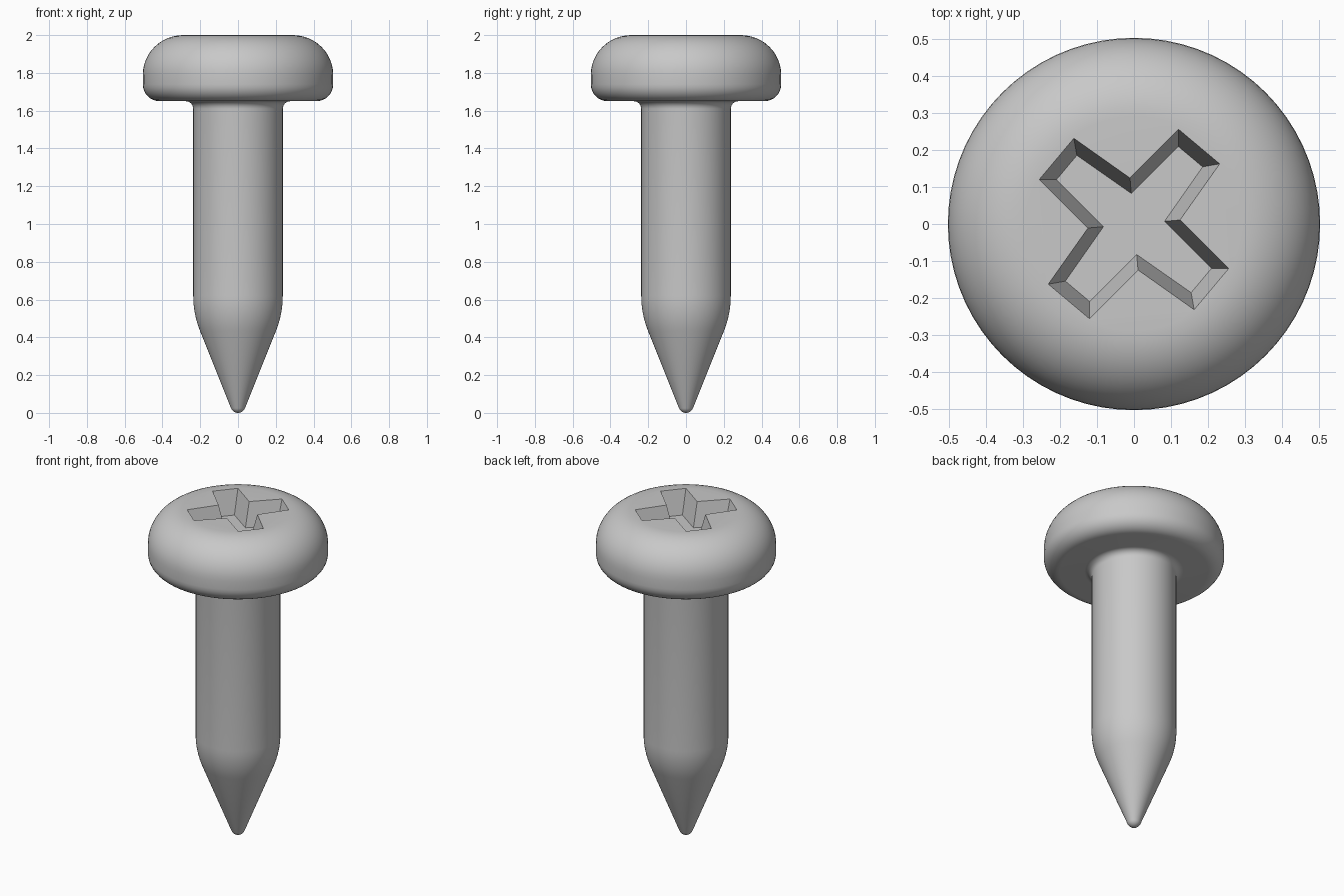
import bpy, bmesh, math
from mathutils import Vector

cube = bpy.data.objects.get("Cube")
if cube:
    bpy.data.objects.remove(cube, do_unlink=True)

steel = bpy.data.materials.new("grey steel")
steel.use_nodes = True
GREY = (0.58, 0.58, 0.58, 1)
steel.diffuse_color = GREY
steel.node_tree.nodes["Principled BSDF"].inputs["Base Color"].default_value = GREY


def add_object(name, bm):
    bmesh.ops.recalc_face_normals(bm, faces=bm.faces)
    mesh = bpy.data.meshes.new(name)
    bm.to_mesh(mesh)
    bm.free()
    mesh.materials.append(steel)
    obj = bpy.data.objects.new(name, mesh)
    bpy.context.collection.objects.link(obj)
    return obj


def arc(r, z, rx, rz, start, end, steps):
    """Elliptical arc in the (radius, height) plane, angles in degrees."""
    points = []
    for i in range(steps + 1):
        a = math.radians(start + (end - start) * i / steps)
        points.append((r + rx * math.cos(a), z + rz * math.sin(a)))
    return points


# Screw profile: domed head, underside, neck fillet, shank, taper, rounded tip
profile = arc(0.29, 1.79, 0.214, 0.21, 90, 0, 12)
profile += arc(0.414, 1.74, 0.09, 0.09, 0, -90, 8)
profile += arc(0.277, 1.61, 0.04, 0.04, 90, 180, 6)
profile += arc(-0.263, 0.62, 0.5, 0.5, 0, -22, 8)
profile += arc(0, 0.04, 0.04, 0.04, -22, -90, 8)

bm = bmesh.new()
verts = [bm.verts.new((r, 0, z)) for r, z in profile]
edges = [bm.edges.new(pair) for pair in zip(verts, verts[1:])]
bmesh.ops.spin(bm, geom=verts + edges, cent=(0, 0, 0), axis=(0, 0, 1),
               angle=math.tau, steps=72)
bmesh.ops.remove_doubles(bm, verts=bm.verts, dist=0.0005)
bmesh.ops.holes_fill(bm, edges=[e for e in bm.edges if e.is_boundary], sides=0)
screw = add_object("screw", bm)


# Cross recess cutter: four tapering arms, narrower towards the floor
def cross_ring(bm, reach, half_width, crotch, z):
    ring = []
    for i in range(4):
        a = math.radians(50 + 90 * i)
        out = Vector((math.cos(a), math.sin(a), 0))
        side = Vector((-out.y, out.x, 0))
        corner = (out + side).normalized() * crotch
        for p in (out * reach - side * half_width,
                  out * reach + side * half_width, corner):
            ring.append(bm.verts.new(p + Vector((0, 0, z))))
    return ring


TOP, DEPTH, RISE = 2.0, 0.145, 0.05
rim = (0.274, 0.073, 0.125)
floor = (0.238, 0.043, 0.083)
lid = [a + (a - b) * RISE / DEPTH for a, b in zip(rim, floor)]

bm = bmesh.new()
low = cross_ring(bm, *floor, TOP - DEPTH)
high = cross_ring(bm, *lid, TOP + RISE)
bm.faces.new(low)
bm.faces.new(high)
for i in range(len(low)):
    j = (i + 1) % len(low)
    bm.faces.new((low[i], low[j], high[j], high[i]))
cutter = add_object("recess_cutter", bm)
cutter.hide_render = True

# Cut the recess, then smooth the turned surface
cut = screw.modifiers.new("cross recess", "BOOLEAN")
cut.operation = "DIFFERENCE"
cut.solver = "EXACT"
cut.object = cutter
bpy.ops.object.select_all(action="DESELECT")
screw.select_set(True)
bpy.context.view_layer.objects.active = screw
bpy.ops.object.modifier_apply(modifier=cut.name)
bpy.data.objects.remove(cutter, do_unlink=True)
bpy.ops.object.shade_smooth_by_angle(angle=math.radians(30))
